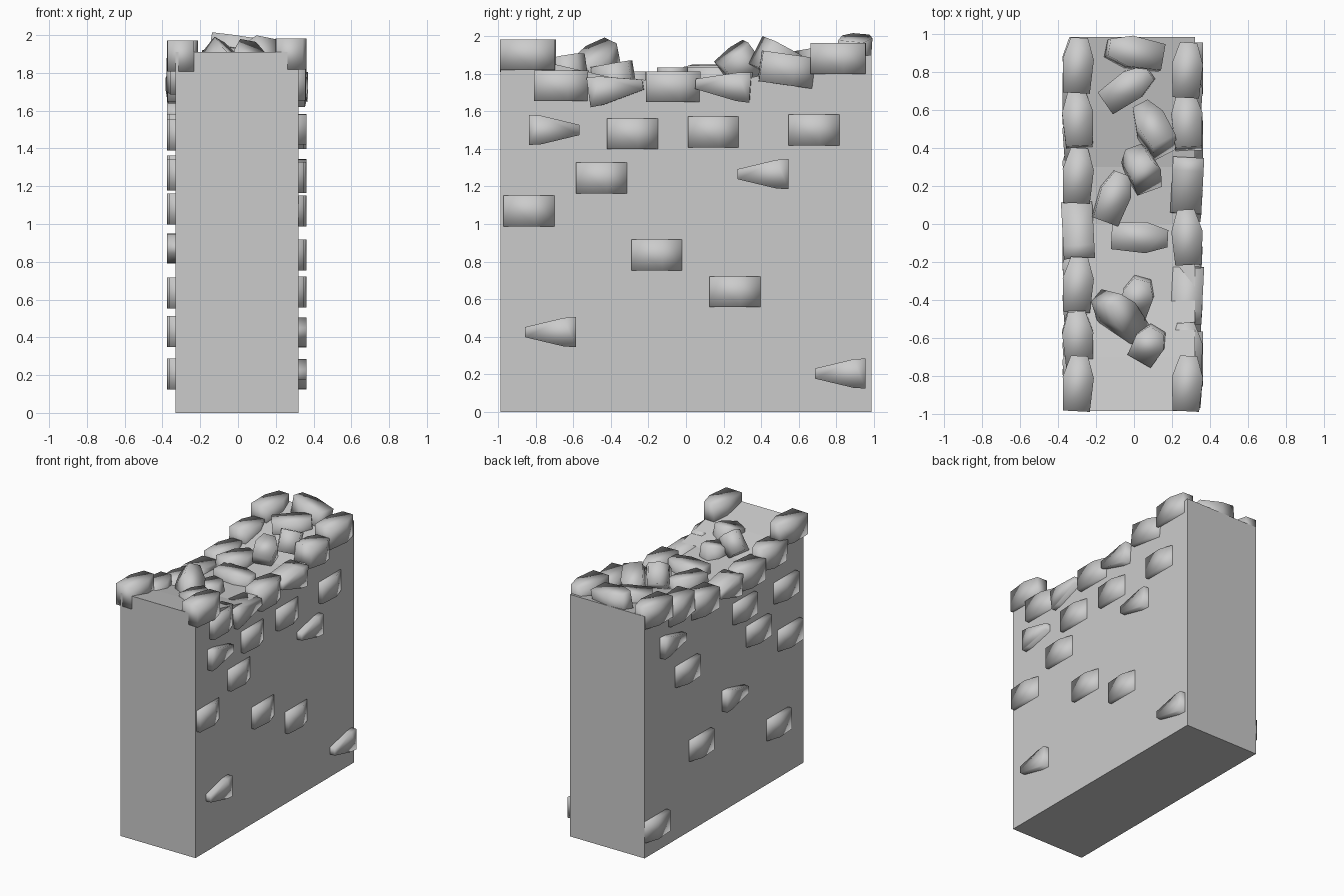
import bpy, bmesh
from math import radians
from mathutils import Euler, Matrix

cube = bpy.data.objects.get("Cube")
if cube:
    bpy.data.objects.remove(cube)

grey = bpy.data.materials.new("stone grey")
grey.use_nodes = True
colour = (0.6, 0.6, 0.6, 1)
grey.diffuse_color = colour
grey.node_tree.nodes["Principled BSDF"].inputs["Base Color"].default_value = colour


def extrude_profile(name, points, x0, x1, smooth=False):
    """Extrude a (y, z) outline along x."""
    bm = bmesh.new()
    face = bm.faces.new([bm.verts.new((x0, y, z)) for y, z in points])
    side = bmesh.ops.extrude_face_region(bm, geom=[face])["geom"]
    moved = [v for v in side if isinstance(v, bmesh.types.BMVert)]
    bmesh.ops.translate(bm, verts=moved, vec=(x1 - x0, 0, 0))
    bmesh.ops.recalc_face_normals(bm, faces=bm.faces)
    for f in bm.faces:
        f.smooth = smooth
    mesh = bpy.data.meshes.new(name)
    bm.to_mesh(mesh)
    bm.free()
    mesh.materials.append(grey)
    obj = bpy.data.objects.new(name, mesh)
    bpy.context.collection.objects.link(obj)
    return obj


# Half thickness along the length of each kind of stone
BLOCK = [(-.135, .07), (.03, .082), (.135, .045)]
WEDGE = [(-.135, .08), (-.07, .076), (.135, .027)]


def stone(name, loc, wedge=False, narrow=1, rot=(0, 0, 0), size=1, length=1):
    """Tapered stone lying along y; blocks taper sideways, wedges taper in height."""
    half = WEDGE if wedge else BLOCK
    outline = [(y, h) for y, h in half] + [(y, -h) for y, h in reversed(half)]
    obj = extrude_profile(name, outline, -.082, .082, smooth=True)
    turn = Euler([radians(a) for a in rot]).to_matrix().to_4x4()
    if narrow < 0:
        turn = turn @ Matrix.Rotation(radians(180), 4, "Z")
    if not wedge:
        turn = turn @ Matrix.Rotation(radians(90), 4, "Y")
    scale = Matrix.Diagonal((size, length, size, 1))
    obj.matrix_world = Matrix.Translation(loc) @ turn @ scale
    return obj


# Wall body with a worn, sagging top
crest = [(.985, 1.9), (.6, 1.83), (.3, 1.77), (0, 1.75), (-.4, 1.78), (-.7, 1.85), (-.985, 1.91)]
extrude_profile("wall_body", [(-.985, 0), (.985, 0)] + crest, -.33, .32)

# Stones showing on the faces: y, z, narrow end (0 for a block)
left_face = [(-.7, 1.5, 1), (-.285, 1.48, 0), (.145, 1.49, 0), (.68, 1.5, 0),
             (-.45, 1.245, 0), (.41, 1.265, -1), (-.835, 1.07, 0), (-.155, .835, 0),
             (.26, .64, 0), (-.72, .425, -1), (.82, .205, -1)]
right_face = [(-.75, 1.47, 0), (-.24, 1.5, 0), (.66, 1.58, -1), (-.41, 1.26, 0),
              (.47, 1.28, 0), (-.8, 1.08, 0), (-.11, .87, -1), (.3, .635, 0),
              (-.66, .43, 0), (.85, .205, 0)]
# Stones along the top edges: y, z, narrow end, tilt
left_edge = [(-.84, 1.9, 0, 0), (-.665, 1.735, 0, 0), (-.37, 1.72, 1, 8), (-.07, 1.73, 0, 0),
             (.2, 1.735, -1, -4), (.54, 1.82, 0, -8), (.81, 1.88, 0, 0)]
right_edge = [(-.84, 1.89, 0, 0), (-.6, 1.78, 0, 5), (-.32, 1.73, 0, 0), (-.03, 1.73, 1, 5),
              (.255, 1.73, 0, 0), (.55, 1.8, 0, -5), (.835, 1.88, 0, 0)]

for side, x, face, edge in (("left", .28, left_face, left_edge),
                            ("right", -.295, right_face, right_edge)):
    for y, z, narrow in face:
        stone(side + "_face_stone", (x, y, z), narrow != 0, narrow or 1)
    for i, (y, z, narrow, tilt) in enumerate(edge):
        turn = 3 if i % 2 else -3
        stone(side + "_edge_stone", (x, y, z), narrow != 0, narrow or 1,
              (tilt, 0, turn), length=1.08)

# Loose rubble on top: position, rotation, length
rubble = [((0, .9, 1.91), (8, 5, 80), 1.08), ((-.03, .72, 1.85), (5, 0, -55), 1.05),
          ((.1, .5, 1.86), (-25, 10, 28), .95), ((.04, .29, 1.85), (40, 10, 20), .7),
          ((-.11, .14, 1.76), (0, 5, -20), 1), ((.02, -.38, 1.77), (10, 0, -15), .75),
          ((-.08, -.48, 1.84), (35, 20, 50), 1), ((.08, -.63, 1.81), (10, 0, -30), .7)]
for loc, rot, length in rubble:
    stone("top_rubble_stone", loc, rot=rot, length=length)
stone("top_wedge_stone", (.03, -.07, 1.75), rot=(0, 0, -93), length=1.1)
